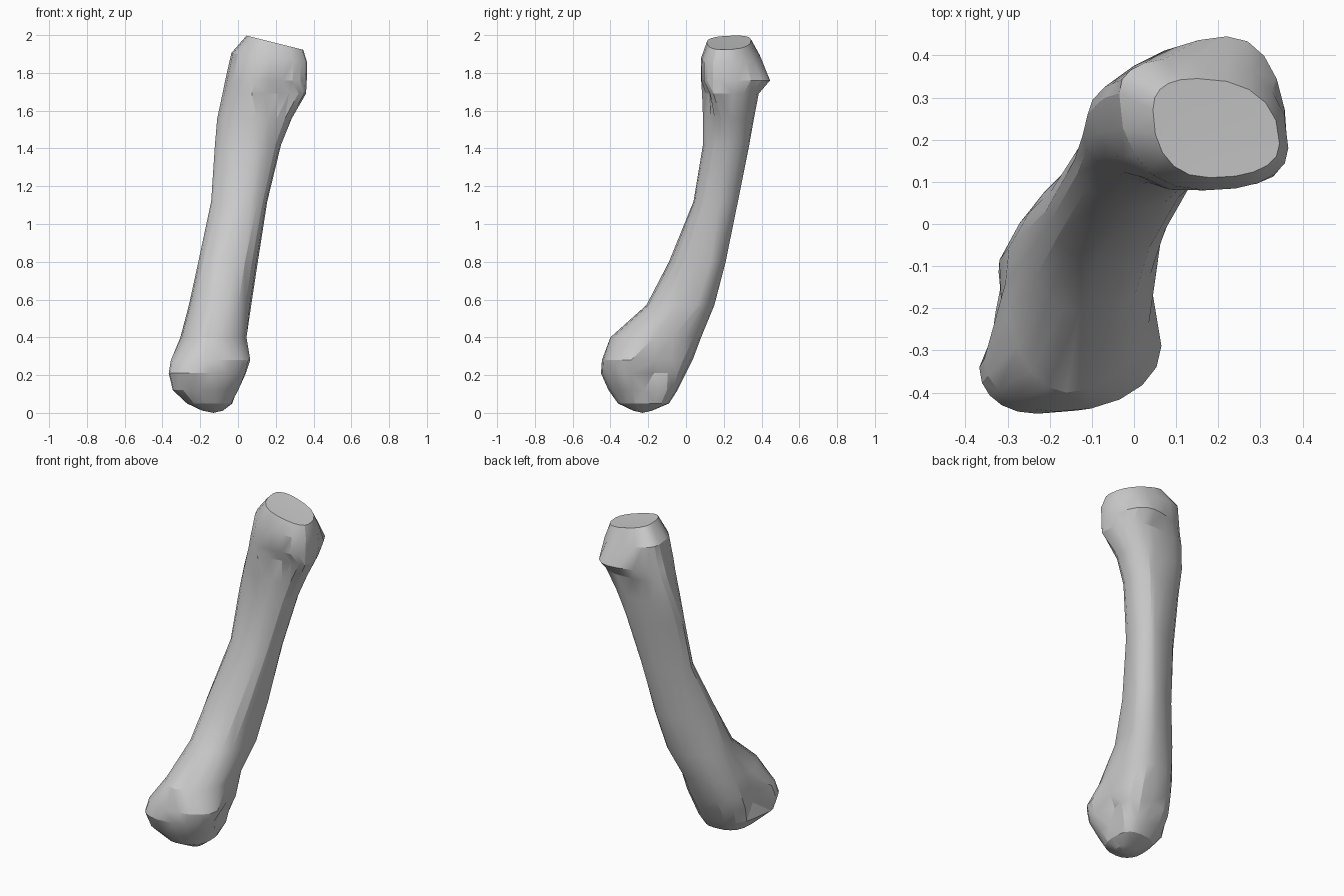
import bpy, bmesh, math
from mathutils import Vector

if "Cube" in bpy.data.objects:
    bpy.data.objects.remove(bpy.data.objects["Cube"])

SIDES = 20

# Cross-sections, bottom to top: z, x min, x max, y min, y max,
# then x of the front and back ridges, y of the left and right ridges
RINGS = [
    (0.012, -0.19, -0.08, -0.28, -0.18, -0.13, -0.13, -0.23, -0.23),
    (0.05, -0.27, -0.03, -0.36, -0.09, -0.17, -0.12, -0.25, -0.22),
    (0.12, -0.345, 0.01, -0.41, -0.045, -0.20, -0.13, -0.33, -0.22),
    (0.21, -0.367, 0.05, -0.45, 0.0, -0.23, -0.13, -0.34, -0.29),
    (0.28, -0.355, 0.065, -0.445, 0.035, -0.18, -0.12, -0.32, -0.29),
    (0.40, -0.305, 0.045, -0.40, 0.08, -0.16, -0.09, -0.14, -0.17),
    (0.57, -0.26, 0.07, -0.21, 0.15, -0.13, -0.03, -0.02, 0.06),
    (0.80, -0.21, 0.105, -0.09, 0.21, -0.09, 0.02, 0.03, 0.13),
    (1.12, -0.142, 0.155, 0.04, 0.275, 0.01, 0.08, 0.15, 0.18),
    (1.42, -0.122, 0.228, 0.09, 0.335, 0.08, 0.13, 0.21, 0.22),
    (1.56, -0.11, 0.285, 0.09, 0.36, 0.10, 0.15, 0.26, 0.23),
    (1.69, -0.082, 0.36, 0.075, 0.385, 0.15, 0.20, 0.29, 0.18),
    (1.76, -0.068, 0.364, 0.07, 0.445, 0.17, 0.22, 0.30, 0.18),
    (1.88, -0.035, 0.366, 0.08, 0.395, 0.17, 0.14, 0.31, 0.18),
    (1.96, 0.045, 0.345, 0.11, 0.345, 0.18, 0.15, 0.27, 0.19),
]

# Hollows pressed into the ends: centre, radius, push
DENTS = [
    ((0.04, -0.19, 0.20), 0.11, (-0.05, 0, 0)),
    ((-0.34, -0.21, 0.22), 0.11, (0.05, 0, 0)),
    ((0.22, 0.08, 1.66), 0.13, (-0.01, 0.045, 0)),
]


def squareness(z, right, back):
    """Leaner along the shaft, fuller at the ends, with a blunt front right edge."""
    n = 1.75 + 0.55 * min(1, (z - 0.95) ** 2 / 0.8)
    if back and z < 0.45:
        n += 0.5
    if right and not back and 0.5 < z < 1.3:
        n += 0.7
    if back and not right and z > 1.4:
        n += -0.6 if 1.7 < z < 1.8 else 0.2
    return n


def ring(bm, z, x0, x1, y0, y1, fx, bx, ly, ry):
    """Four ridges joined by rounded quarters, tilted down to the right at the top."""
    tilt = -0.25 * max(0, min(1, (z - 1.8) / 0.16))
    verts = []
    for i in range(SIDES):
        a = 2 * math.pi * (i + 0.001) / SIDES
        c, s = math.cos(a), math.sin(a)
        n = squareness(z, c > 0, s > 0)
        mid_x = bx if s > 0 else fx
        mid_y = ry if c > 0 else ly
        x = mid_x + ((x1 if c > 0 else x0) - mid_x) * abs(c) ** (2 / n)
        y = mid_y + ((y1 if s > 0 else y0) - mid_y) * abs(s) ** (2 / n)
        verts.append(bm.verts.new((x, y, z + tilt * (x - (x0 + x1) / 2))))
    return verts


# Shaft with both joint ends, lofted in one piece
bm = bmesh.new()
loops = [ring(bm, *r) for r in RINGS]
for low, high in zip(loops, loops[1:]):
    for i in range(SIDES):
        j = (i + 1) % SIDES
        bm.faces.new((low[i], low[j], high[j], high[i]))

# Joint end caps
for loop, tip in ((loops[0][::-1], (-0.13, -0.23, 0.0)), (loops[-1], (0.18, 0.22, 1.96))):
    centre = bm.verts.new(tip)
    for i in range(SIDES):
        bm.faces.new((loop[i], loop[(i + 1) % SIDES], centre))

# Side pits and the groove below the upper joint
for centre, radius, push in DENTS:
    for v in bm.verts:
        d = (v.co - Vector(centre)).length / radius
        if d < 1:
            v.co += Vector(push) * (1 - d * d)

bmesh.ops.triangulate(bm, faces=[f for f in bm.faces if len(f.verts) > 3])
bmesh.ops.recalc_face_normals(bm, faces=bm.faces)
mesh = bpy.data.meshes.new("foot_bone")
bm.to_mesh(mesh)
bm.free()

bone = bpy.data.objects.new("foot_bone", mesh)
bpy.context.collection.objects.link(bone)
grey = bpy.data.materials.new("bone_grey")
grey.diffuse_color = (0.6, 0.6, 0.6, 1)
grey.use_nodes = True
grey.node_tree.nodes["Principled BSDF"].inputs["Base Color"].default_value = grey.diffuse_color
mesh.materials.append(grey)

bpy.context.view_layer.objects.active = bone
bone.select_set(True)
bpy.ops.object.shade_smooth_by_angle(angle=math.radians(22))
